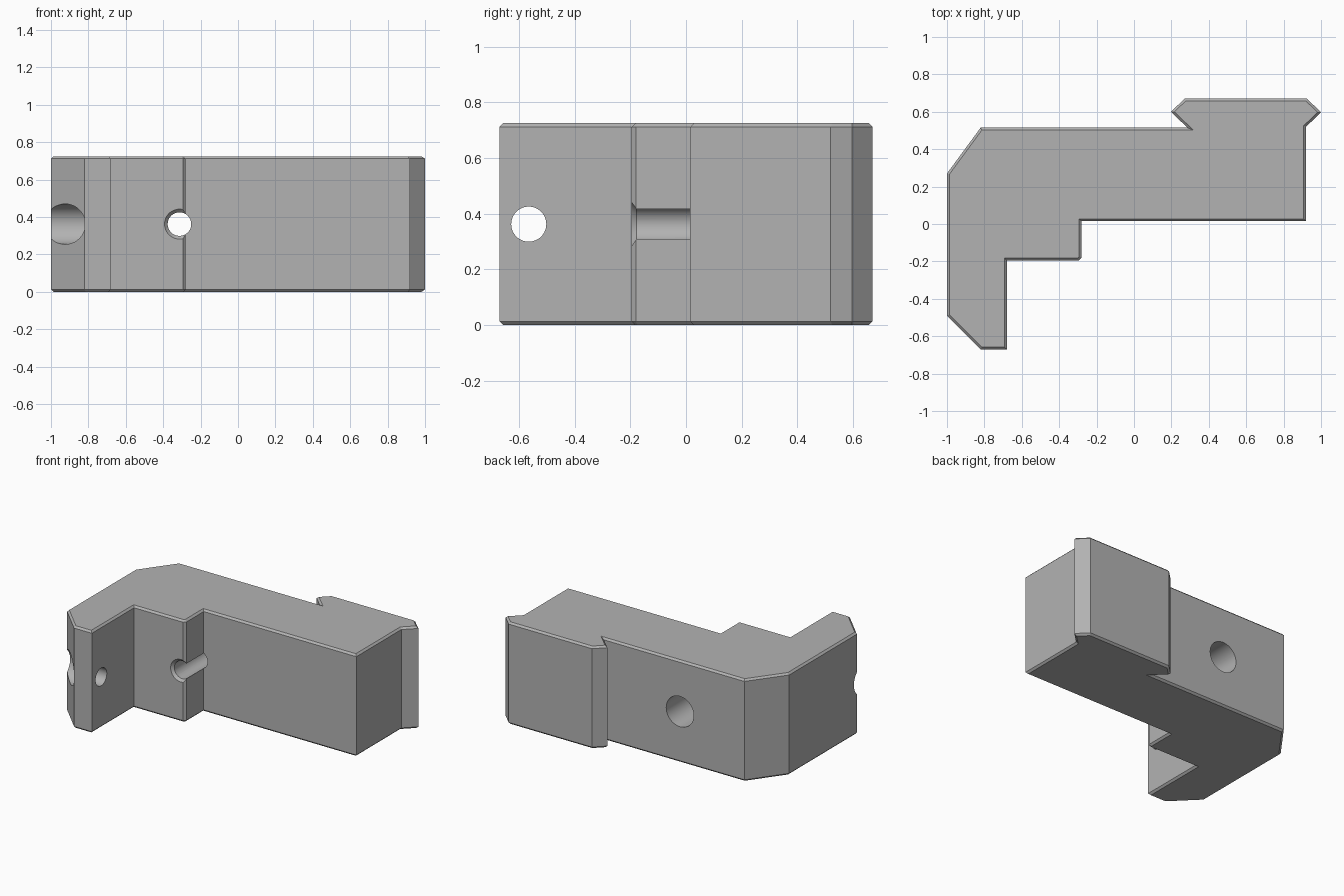
import bpy
import bmesh
import math
from mathutils import Vector

old = bpy.data.objects.get("Cube")
if old:
    bpy.data.objects.remove(old, do_unlink=True)

HEIGHT = 0.725
MID = HEIGHT / 2
CHAMFER = 0.013

grey = bpy.data.materials.new("plain grey")
grey.use_nodes = True
colour = (0.45, 0.45, 0.45, 1)
grey.diffuse_color = colour
grey.node_tree.nodes["Principled BSDF"].inputs["Base Color"].default_value = colour


def add_object(name, bm):
    bmesh.ops.recalc_face_normals(bm, faces=bm.faces)
    mesh = bpy.data.meshes.new(name)
    bm.to_mesh(mesh)
    bm.free()
    mesh.materials.append(grey)
    obj = bpy.data.objects.new(name, mesh)
    bpy.context.collection.objects.link(obj)
    return obj


# Bracket body: plan outline with a dovetail rail at the back and a leg in front
outline = [
    (-1, 0.27), (-1, -0.49), (-0.82, -0.67), (-0.68, -0.67),
    (-0.68, -0.195), (-0.295, -0.195), (-0.28, -0.18), (-0.28, 0.015),
    (0.92, 0.015), (0.92, 0.52), (1, 0.597), (0.925, 0.67),
    (0.27, 0.67), (0.198, 0.60), (0.285, 0.515), (-0.82, 0.515),
]
bm = bmesh.new()
base = bm.faces.new([bm.verts.new((x, y, 0)) for x, y in outline])
extruded = bmesh.ops.extrude_face_region(bm, geom=[base], use_keep_orig=True)
top = [v for v in extruded["geom"] if isinstance(v, bmesh.types.BMVert)]
bmesh.ops.translate(bm, verts=top, vec=(0, 0, HEIGHT))
bmesh.ops.recalc_face_normals(bm, faces=bm.faces)

# Chamfer the top and bottom rims
rims = [e for e in bm.edges if abs(e.verts[0].co.z - e.verts[1].co.z) < 0.01]
bmesh.ops.bevel(bm, geom=rims, offset=CHAMFER, segments=1, affect='EDGES')
body = add_object("bracket_body", bm)


def drill(name, start, end, r1, r2):
    """Cut a round or conical hole from start to end."""
    start, end = Vector(start), Vector(end)
    axis = end - start
    bm = bmesh.new()
    bmesh.ops.create_cone(bm, cap_ends=True, segments=48,
                          radius1=r1, radius2=r2, depth=axis.length)
    turn = axis.to_track_quat('Z', 'Y').to_matrix().to_4x4()
    bmesh.ops.transform(bm, matrix=turn, verts=bm.verts)
    bmesh.ops.translate(bm, verts=bm.verts, vec=(start + end) / 2)
    cutter = add_object(name, bm)
    cutter.hide_render = True
    cut = body.modifiers.new(name, 'BOOLEAN')
    cut.operation = 'DIFFERENCE'
    cut.solver = 'EXACT'
    cut.object = cutter
    bpy.context.view_layer.objects.active = body
    bpy.ops.object.modifier_apply(modifier=name)
    bpy.data.objects.remove(cutter, do_unlink=True)


# Screw hole across the leg, with a wide head recess on the outside
LEG_Y = -0.565
drill("leg_hole", (-1.1, LEG_Y, MID), (-0.6, LEG_Y, MID), 0.063, 0.063)
drill("leg_recess", (-1.1, LEG_Y, MID), (-0.82, LEG_Y, MID), 0.108, 0.108)

# Screw hole from front to back, countersunk in front and recessed behind
HOLE_X = -0.313
drill("long_hole", (HOLE_X, -0.3, MID), (HOLE_X, 0.6, MID), 0.063, 0.063)
drill("countersink", (HOLE_X, -0.215, MID), (HOLE_X, -0.178, MID), 0.1, 0.063)
drill("back_recess", (HOLE_X, 0.6, MID), (HOLE_X, 0.25, MID), 0.108, 0.108)

# Smooth the hole walls, keep every edge of the block sharp
bpy.ops.object.select_all(action='DESELECT')
body.select_set(True)
bpy.context.view_layer.objects.active = body
bpy.ops.object.shade_smooth_by_angle(angle=math.radians(20))
